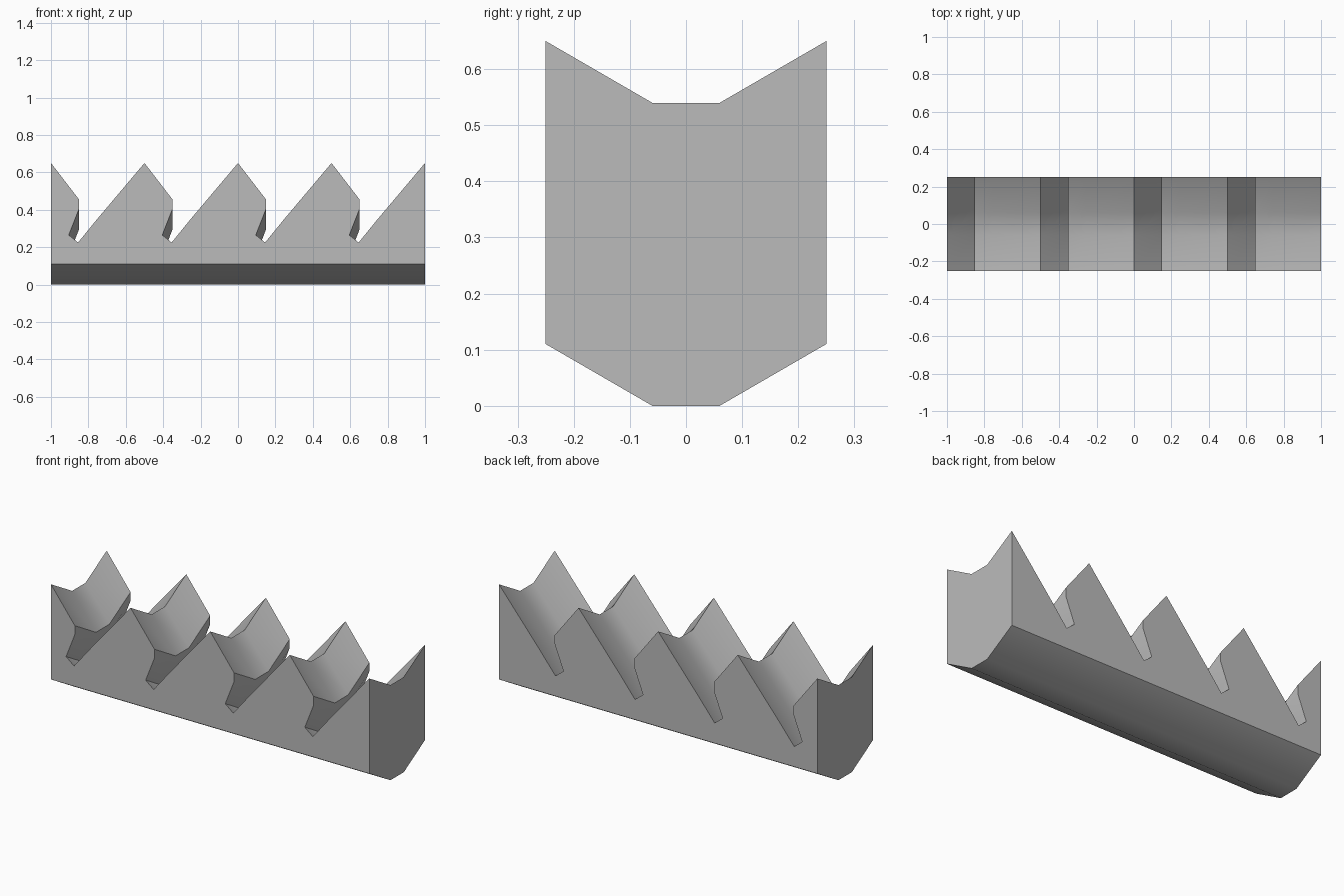
import bpy
import bmesh
from math import radians

cube = bpy.data.objects.get("Cube")
if cube:
    bpy.data.objects.remove(cube, do_unlink=True)

grey = bpy.data.materials.new("plain_grey")
grey.use_nodes = True
colour = (0.5, 0.5, 0.5, 1)
grey.diffuse_color = colour
grey.node_tree.nodes["Principled BSDF"].inputs["Base Color"].default_value = colour

# One hooked tooth: offsets from its peak, down the undercut and up the long ramp
TOOTH = [(0, 0.65), (0.15, 0.455), (0.15, 0.405), (0.095, 0.265),
         (0.145, 0.225), (0.245, 0.348)]
PITCH, TEETH = 0.5, 4
BASE = 0.11

# Side profile of the rack, repeated tooth by tooth
profile = [(-1 + i * PITCH + x, z) for i in range(TEETH) for x, z in TOOTH]
profile += [(1, 0.65), (1, BASE), (-1, BASE)]

# The profile is swept across the width, sinking to a trough in the middle
STATIONS = [(-0.25, 0), (-0.06, -BASE), (0.06, -BASE), (0.25, 0)]

bm = bmesh.new()
rings = [[bm.verts.new((x, y, z + dz)) for x, z in profile] for y, dz in STATIONS]
bm.faces.new(rings[0])
bm.faces.new(rings[-1])
count = len(profile)
for a, b in zip(rings, rings[1:]):
    for i in range(count):
        j = (i + 1) % count
        bm.faces.new((a[i], a[j], b[j], b[i]))
bmesh.ops.recalc_face_normals(bm, faces=bm.faces)

mesh = bpy.data.meshes.new("toothed_rack")
bm.to_mesh(mesh)
bm.free()
mesh.materials.append(grey)
rack = bpy.data.objects.new("toothed_rack", mesh)
bpy.context.collection.objects.link(rack)

# Soft shading across the trough, crisp tooth edges
bpy.ops.object.select_all(action="DESELECT")
rack.select_set(True)
bpy.context.view_layer.objects.active = rack
bpy.ops.object.shade_smooth_by_angle(angle=radians(35))
